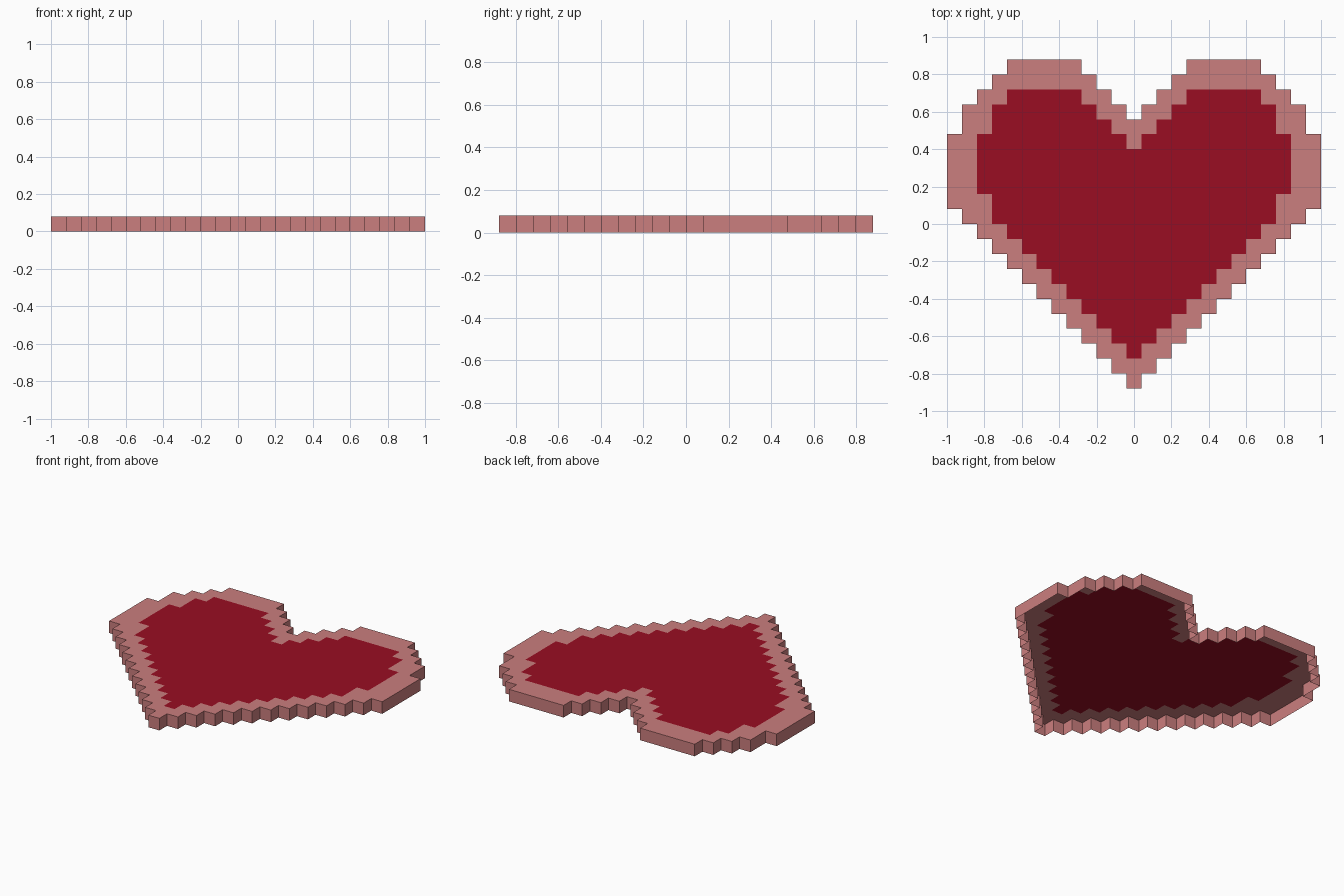
import bpy, bmesh

if "Cube" in bpy.data.objects:
    bpy.data.objects.remove(bpy.data.objects["Cube"])

C = 0.08          # pixel size, also the height of the tile
ROWS = 22

# Half-row spans in pixels from the centre column: (first, last) per row, top to bottom
outer_rows = [(4, 8), (3, 9), (2, 10), (1, 11), (0, 11)] + [(0, 12)] * 5 \
    + [(0, n) for n in range(11, -1, -1)]
inner_rows = [None, None, (4, 8), (3, 9), (2, 9), (1, 10)] + [(0, 10)] * 3 \
    + [(0, 9)] * 2 + [(0, n) for n in range(8, -1, -1)] + [None, None]


def cells(rows):
    """Mirrored set of (column, row) pixels."""
    out = set()
    for r, span in enumerate(rows):
        if span:
            for c in range(span[0], span[1] + 1):
                out |= {(c, r), (-c, r)}
    return out


def material(name, rgb):
    m = bpy.data.materials.new(name)
    m.diffuse_color = (*rgb, 1)
    m.use_nodes = True
    m.node_tree.nodes["Principled BSDF"].inputs["Base Color"].default_value = m.diffuse_color
    return m


def build(name, top, walls_of, mat):
    """Flat top of pixels plus side walls around the set walls_of; open underneath."""
    bm = bmesh.new()

    def quad(pts):
        bm.faces.new([bm.verts.new(p) for p in pts])

    for c, r in top:
        x0, x1 = (c - 0.5) * C, (c + 0.5) * C
        y1 = (ROWS / 2 - r) * C
        y0 = y1 - C
        quad([(x0, y0, C), (x1, y0, C), (x1, y1, C), (x0, y1, C)])
        sides = {(0, 1): ((x0, y0), (x1, y0)), (1, 0): ((x1, y0), (x1, y1)),
                 (0, -1): ((x1, y1), (x0, y1)), (-1, 0): ((x0, y1), (x0, y0))}
        for (dc, dr), (a, b) in sides.items():
            if walls_of and (c + dc, r + dr) not in walls_of:
                quad([(*a, 0), (*b, 0), (*b, C), (*a, C)])
    bmesh.ops.remove_doubles(bm, verts=bm.verts, dist=1e-4)
    me = bpy.data.meshes.new(name)
    bm.to_mesh(me)
    bm.free()
    me.materials.append(mat)
    ob = bpy.data.objects.new(name, me)
    bpy.context.collection.objects.link(ob)


outer, inner = cells(outer_rows), cells(inner_rows)
pink = material("dusty pink", (0.597, 0.209, 0.209))
red = material("deep red", (0.319, 0.004, 0.016))

# Pink rim with side walls, red centre flush with it
build("heart_border", outer - inner, outer, pink)
build("heart_centre", inner, None, red)
